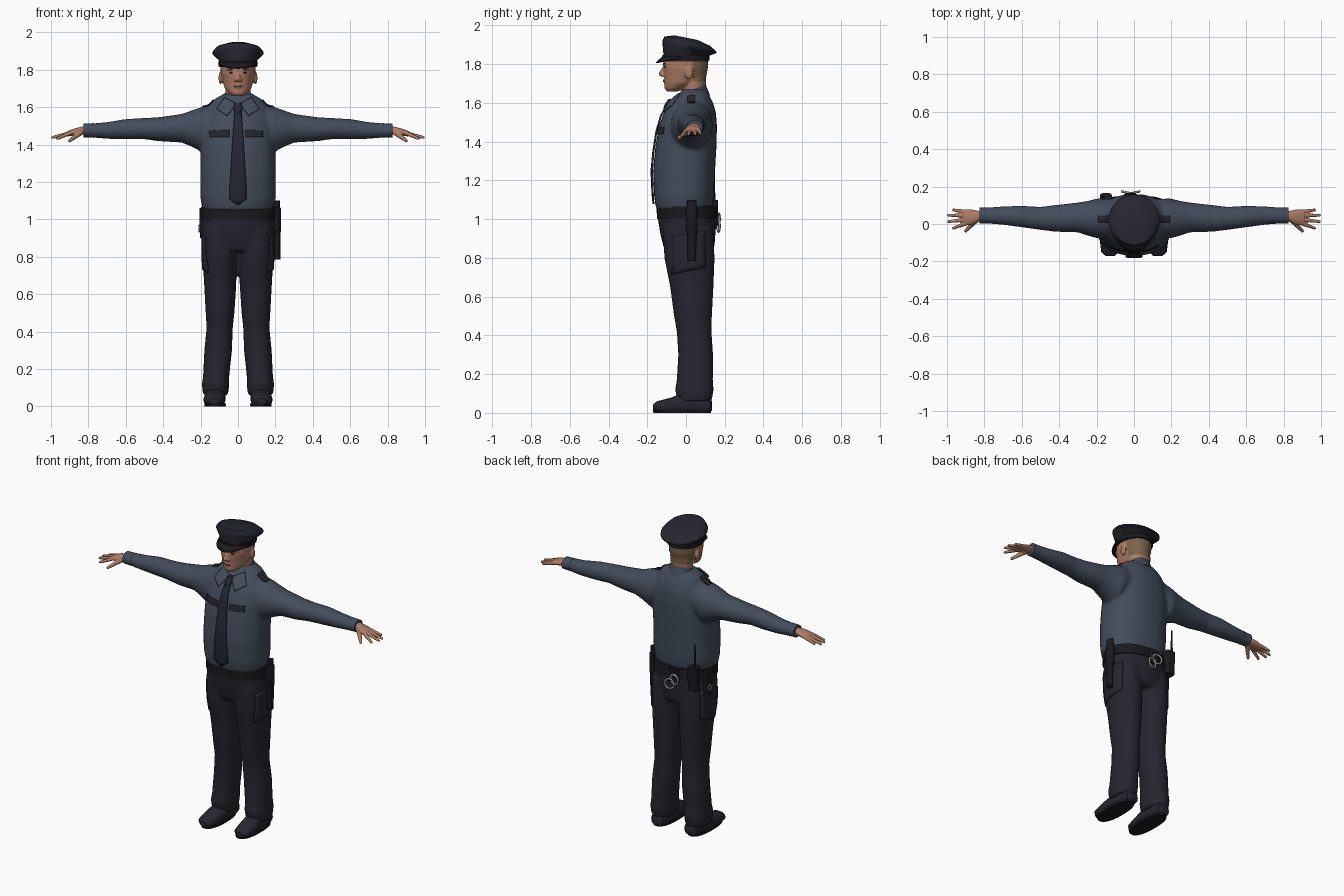
import bpy
import bmesh
from math import sin, cos, pi, copysign
from mathutils import Vector, Matrix
from mathutils.bvhtree import BVHTree

cube = bpy.data.objects.get("Cube")
if cube:
    bpy.data.objects.remove(cube)


def material(name, r, g, b):
    mat = bpy.data.materials.new(name)
    mat.use_nodes = True
    mat.diffuse_color = (r, g, b, 1)
    node = mat.node_tree.nodes["Principled BSDF"]
    node.inputs["Base Color"].default_value = (r, g, b, 1)
    node.inputs["Roughness"].default_value = 0.8
    return mat


SHIRT = material("slate_shirt", 0.055, 0.073, 0.105)
NAVY = material("navy_cloth", 0.019, 0.019, 0.03)
TIE = material("dark_tie", 0.018, 0.02, 0.032)
BLACK = material("black_leather", 0.01, 0.01, 0.014)
SKIN = material("skin", 0.42, 0.2, 0.125)
LIP = material("lips", 0.28, 0.1, 0.075)
HAIR = material("brown_hair", 0.2, 0.125, 0.07)
SILVER = material("silver", 0.36, 0.36, 0.34)


def tube(bm, sections, axis="z", power=2, side=1, sides=28):
    """Loft superellipse rings: position, two centres, two radii."""
    rings = []
    for pos, a, b, ra, rb in sections:
        ring = []
        for i in range(sides):
            c, s = cos(2 * pi * i / sides), sin(2 * pi * i / sides)
            u = a + ra * copysign(abs(c) ** (2 / power), c)
            v = b + rb * copysign(abs(s) ** (2 / power), s)
            x, y, z = {"z": (u, v, pos), "x": (pos, u, v), "y": (u, pos, v)}[axis]
            ring.append(bm.verts.new((x * side, y, z)))
        rings.append(ring)
    for low, high in zip(rings, rings[1:]):
        for i in range(sides):
            j = (i + 1) % sides
            bm.faces.new((low[i], low[j], high[j], high[i]))
    bm.faces.new(rings[0])
    bm.faces.new(rings[-1])


def ball(bm, centre, size):
    matrix = Matrix.Translation(centre) @ Matrix.Diagonal((*size, 1))
    bmesh.ops.create_uvsphere(bm, u_segments=16, v_segments=10, radius=1, matrix=matrix)


def limb(bm, start, end, r1, r2):
    start, end = Vector(start), Vector(end)
    turn = (end - start).to_track_quat("Z", "Y").to_matrix().to_4x4()
    bmesh.ops.create_cone(bm, cap_ends=True, segments=12, radius1=r1, radius2=r2,
                          depth=(end - start).length,
                          matrix=Matrix.Translation((start + end) / 2) @ turn)
    ball(bm, end, (r2, r2, r2))


def finish(name, bm, mat):
    bmesh.ops.recalc_face_normals(bm, faces=bm.faces)
    for face in bm.faces:
        face.smooth = True
    for edge in bm.edges:
        if len(edge.link_faces) == 2 and edge.calc_face_angle() > 0.7:
            edge.smooth = False
    mesh = bpy.data.meshes.new(name)
    bm.to_mesh(mesh)
    bm.free()
    mesh.materials.append(mat)
    ob = bpy.data.objects.new(name, mesh)
    bpy.context.collection.objects.link(ob)
    return ob


def fuse(name, bm, mat, voxel, rounds):
    """Blend overlapping volumes into one soft skin."""
    ob = finish(name, bm, mat)
    remesh = ob.modifiers.new("Fuse", "REMESH")
    remesh.mode, remesh.voxel_size, remesh.use_smooth_shade = "VOXEL", voxel, True
    soft = ob.modifiers.new("Soften", "SMOOTH")
    soft.factor, soft.iterations = 0.5, rounds
    bpy.context.view_layer.update()
    graph = bpy.context.evaluated_depsgraph_get()
    mesh = bpy.data.meshes.new_from_object(ob.evaluated_get(graph))
    ob.modifiers.clear()
    ob.data = mesh
    if not mesh.materials:
        mesh.materials.append(mat)
    bm = bmesh.new()
    bm.from_mesh(mesh)
    tree = BVHTree.FromBMesh(bm)
    bm.free()
    return ob, tree


def drape(name, tree, rows, direction, mat, lift=0.003, thick=0.006):
    """Lay a thin cloth plate onto a surface."""
    bm = bmesh.new()
    grid = []
    for row in rows:
        line = []
        for start in row:
            hit, normal, _, _ = tree.ray_cast(Vector(start), Vector(direction))
            if hit is None:
                hit, normal, _, _ = tree.find_nearest(Vector(start))
            line.append(bm.verts.new(hit + normal * lift))
        grid.append(line)
    for a, b in zip(grid, grid[1:]):
        for i in range(len(a) - 1):
            bm.faces.new((a[i], a[i + 1], b[i + 1], b[i]))
    ob = finish(name, bm, mat)
    solid = ob.modifiers.new("Thickness", "SOLIDIFY")
    solid.thickness, solid.offset = thick, 0


def patch(point, u0, u1, v0, v1, n=8):
    return [[point(u0 + (u1 - u0) * i / n, v0 + (v1 - v0) * j / n)
             for i in range(n + 1)] for j in range(n + 1)]


def part(name, mat, sections, **options):
    bm = bmesh.new()
    tube(bm, sections, **options)
    return finish(name, bm, mat)


# Shirt with sleeves
bm = bmesh.new()
tube(bm, [(1.05, 0, -.01, .19, .145), (1.12, 0, -.01, .202, .155), (1.25, 0, -.01, .202, .16),
          (1.38, 0, 0, .2, .158), (1.48, 0, .01, .195, .15), (1.55, 0, .02, .18, .135),
          (1.6, 0, .03, .16, .11), (1.64, 0, .04, .13, .08), (1.67, 0, .04, .08, .06)], power=2.3)
for side in (1, -1):
    tube(bm, [(.1, .03, 1.52, .1, .1), (.19, .03, 1.48, .108, .122), (.24, .03, 1.485, .095, .1),
              (.3, .035, 1.487, .08, .077), (.42, .03, 1.482, .072, .065), (.5, .03, 1.485, .062, .057),
              (.6, .04, 1.482, .058, .055), (.7, .045, 1.475, .05, .045),
              (.82, .045, 1.475, .04, .035)], axis="x", side=side)
shirt, shirt_tree = fuse("shirt", bm, SHIRT, 0.01, 8)

# Collar, cuffs and epaulettes
bm = bmesh.new()
tube(bm, [(1.6, 0, .03, .1, .095), (1.65, 0, .03, .08, .077), (1.668, 0, .035, .072, .068)])
for v in bm.verts:
    v.co.z += 0.4 * (v.co.y - 0.03)
finish("collar", bm, SHIRT)
for side, label in ((1, "left"), (-1, "right")):
    part(label + "_cuff", SHIRT, [(.77, .045, 1.475, .043, .039), (.825, .045, 1.475, .042, .037)],
         axis="x", side=side)
    leaf = patch(lambda u, v: (side * (.008 + .062 * u + .05 * v - .01 * u * v), -.4,
                               1.61 + .035 * u - .06 * v), 0, 1, 0, 1)
    drape(label + "_collar_leaf", shirt_tree, leaf, (0, 1, 0), SHIRT, 0.008, 0.009)
    drape(label + "_epaulette", shirt_tree,
          patch(lambda u, v: (side * u, v, 2), .13, .19, .01, .045), (0, 0, -1), NAVY)

# Chest pocket flaps and tie
for label, x0, x1 in (("left", .04, .13), ("right", -.15, -.045)):
    flap = patch(lambda u, v: (u, -.4, v), x0, x1, 1.44, 1.475)
    drape(label + "_pocket_flap", shirt_tree, flap, (0, 1, 0), NAVY)
outline = [(1.58, .018), (1.53, .021), (1.45, .027), (1.35, .033), (1.25, .039),
           (1.15, .045), (1.11, .045), (1.08, .006)]
drape("tie", shirt_tree, [[(w * k, -.4, z) for k in (-1, -.5, 0, .5, 1)] for z, w in outline],
      (0, 1, 0), TIE, 0.009, 0.009)
part("tie_knot", TIE, [(1.57, 0, -.105, .016, .014), (1.6, 0, -.088, .025, .018),
                       (1.62, 0, -.072, .022, .018)], sides=12)

# Trousers
bm = bmesh.new()
tube(bm, [(.83, 0, .015, .17, .12), (.86, 0, .015, .187, .132), (.92, 0, .01, .194, .142),
          (1, 0, .005, .194, .15), (1.07, 0, 0, .188, .145)], power=2.2)
for side in (1, -1):
    tube(bm, [(.06, .12, .045, .068, .088), (.12, .12, .043, .073, .1), (.16, .117, .045, .07, .094),
              (.3, .106, .05, .074, .09), (.42, .098, .042, .07, .09), (.5, .096, .036, .077, .098),
              (.65, .095, .03, .086, .112), (.8, .097, .018, .093, .13), (.95, .1, .01, .09, .13)],
         power=2.2, side=side)
trousers, trouser_tree = fuse("trousers", bm, NAVY, 0.01, 6)
for side, label in ((1, "left"), (-1, "right")):
    drape(label + "_thigh_pocket", trouser_tree,
          patch(lambda u, v: (side * .5, u, v + .2 * u), -.07, .1, .73, .92), (-side, 0, 0), NAVY)

# Shoes and soles
for side, label in ((1, "left"), (-1, "right")):
    bm = bmesh.new()
    tube(bm, [(-.17, .128, .028, .025, .015), (-.15, .128, .032, .047, .028),
              (-.08, .126, .036, .058, .042), (0, .12, .05, .052, .06), (.08, .118, .045, .052, .05),
              (.125, .118, .04, .042, .04), (.135, .118, .035, .02, .02)],
         axis="y", power=2.3, side=side)
    for v in bm.verts:
        v.co.z = max(v.co.z, 0.008)
    finish(label + "_shoe", bm, NAVY)
    part(label + "_sole", BLACK, [(0, .122, -.02, .056, .148), (.016, .122, -.02, .058, .152)],
         power=2.4, side=side)

# Hands
for side, label in ((1, "left"), (-1, "right")):
    bm = bmesh.new()
    tube(bm, [(.79, .045, 1.475, .028, .024), (.83, .042, 1.475, .028, .022),
              (.87, .037, 1.468, .041, .019), (.91, .034, 1.458, .043, .015)], axis="x", side=side)
    for y0, x, y, z in ((.066, .965, .075, 1.443), (.045, .992, .047, 1.438),
                        (.023, .992, .013, 1.438), (.002, .965, -.022, 1.432)):
        limb(bm, (side * .9, y0, 1.46), (side * x, y, z), .0115, .008)
    limb(bm, (side * .84, .025, 1.465), (side * .9, -.037, 1.42), .016, .009)
    fuse(label + "_hand", bm, SKIN, 0.004, 2)

# Head, neck, nose and ears
bm = bmesh.new()
tube(bm, [(1.58, 0, .035, .068, .062), (1.66, 0, .04, .066, .06), (1.74, 0, .045, .07, .06)])
tube(bm, [(1.66, 0, -.07, .03, .03), (1.675, 0, -.055, .05, .055), (1.7, 0, -.03, .071, .08),
          (1.74, 0, -.005, .084, .11), (1.78, 0, -.003, .093, .116), (1.82, 0, 0, .094, .114),
          (1.87, 0, 0, .07, .09)])
limb(bm, (0, -.108, 1.79), (0, -.127, 1.75), .009, .014)
ball(bm, (0, -.075, 1.8), (.07, .046, .012))
ball(bm, (0, -.106, 1.714), (.026, .012, .014))
ball(bm, (0, -.09, 1.68), (.025, .018, .016))
for side in (1, -1):
    ball(bm, (side * .013, -.12, 1.745), (.01, .013, .009))
    ball(bm, (side * .094, .015, 1.755), (.01, .022, .034))
head, _ = fuse("head", bm, SKIN, 0.005, 3)
head.data.materials.append(HAIR)
bm = bmesh.new()
bm.from_mesh(head.data)
bmesh.ops.bisect_plane(bm, geom=bm.verts[:] + bm.edges[:] + bm.faces[:],
                       plane_co=(0, .035, 0), plane_no=(0, 1, 0))
for face in bm.faces:
    c = face.calc_center_median()
    face.material_index = int(c.y > .035 and c.z > 1.71)
bm.to_mesh(head.data)
bm.free()

# Eyes, brows and lips
for name, mat, x, y, z, size in (("eye", BLACK, .034, -.107, 1.784, (.014, .006, .004)),
                                 ("brow", HAIR, .036, -.11, 1.803, (.02, .006, .004))):
    for side, label in ((1, "left_"), (-1, "right_")):
        bm = bmesh.new()
        ball(bm, (side * x, y, z), size)
        finish(label + name, bm, mat)
bm = bmesh.new()
ball(bm, (0, -.113, 1.713), (.022, .007, .006))
finish("lips", bm, LIP)

# Cap crown, band and visor
bm = bmesh.new()
tube(bm, [(1.815, 0, 0, .1, .116), (1.85, 0, 0, .102, .117), (1.888, 0, .018, .137, .14),
          (1.897, 0, .018, .137, .139), (1.92, 0, .005, .115, .117), (1.937, 0, 0, .06, .06)])
for v in bm.verts:
    v.co.z -= 0.2 * v.co.y * min(1, max(0, (v.co.z - 1.83) / 0.06))
finish("cap_crown", bm, NAVY)
part("cap_band", BLACK, [(1.818, 0, 0, .104, .12), (1.848, 0, 0, .105, .121)])
bm = bmesh.new()
inner, outer = [], []
for i in range(17):
    a = pi * (1.06 + 0.88 * i / 16)
    inner.append(bm.verts.new((.1 * cos(a), .116 * sin(a), 1.845)))
    outer.append(bm.verts.new((.108 * cos(a), .156 * sin(a), 1.84 + .03 * sin(a))))
for i in range(16):
    bm.faces.new((inner[i], inner[i + 1], outer[i + 1], outer[i]))
visor = finish("cap_visor", bm, BLACK)
visor.modifiers.new("Thickness", "SOLIDIFY").thickness = 0.007

# Belt with baton holder, radio and pouches
part("belt", BLACK, [(1, 0, .005, .199, .155), (1.065, 0, 0, .197, .152)], power=2.2)
part("baton", BLACK, [(.785, .21, .03, .017, .021), (.93, .21, .03, .018, .024),
                      (.935, .208, .03, .021, .03), (1.06, .208, .03, .021, .03),
                      (1.065, .208, .03, .017, .025), (1.1, .208, .03, .017, .025)])
part("radio", BLACK, [(.95, -.15, .135, .028, .026), (1.1, -.15, .135, .032, .03)], power=5)
part("radio_antenna", BLACK, [(1.1, -.165, .145, .007, .007), (1.25, -.165, .145, .004, .004)], sides=10)
part("cuff_pouch", BLACK, [(.97, -.02, .15, .035, .016), (1.06, -.02, .15, .035, .016)], power=4)
part("hip_pouch", BLACK, [(.9, -.19, .05, .014, .03), (1.06, -.19, .05, .016, .035)], power=4)


# Handcuffs and key ring
def ring(name, centre, radius, wire, axis):
    bpy.ops.mesh.primitive_torus_add(major_segments=24, minor_segments=8, major_radius=radius,
                                     minor_radius=wire, location=centre)
    ob = bpy.context.object
    ob.name = name
    ob.rotation_euler = Vector(axis).to_track_quat("Z", "Y").to_euler()
    ob.data.materials.append(SILVER)
    ob.data.shade_smooth()


ring("handcuff_upper", (-.035, .168, 1), .03, .006, (.2, 1, 0))
ring("handcuff_lower", (0, .168, .965), .03, .006, (-.2, 1, 0))
ring("key_ring", (-.206, .05, .95), .018, .004, (1, 0, 0))
